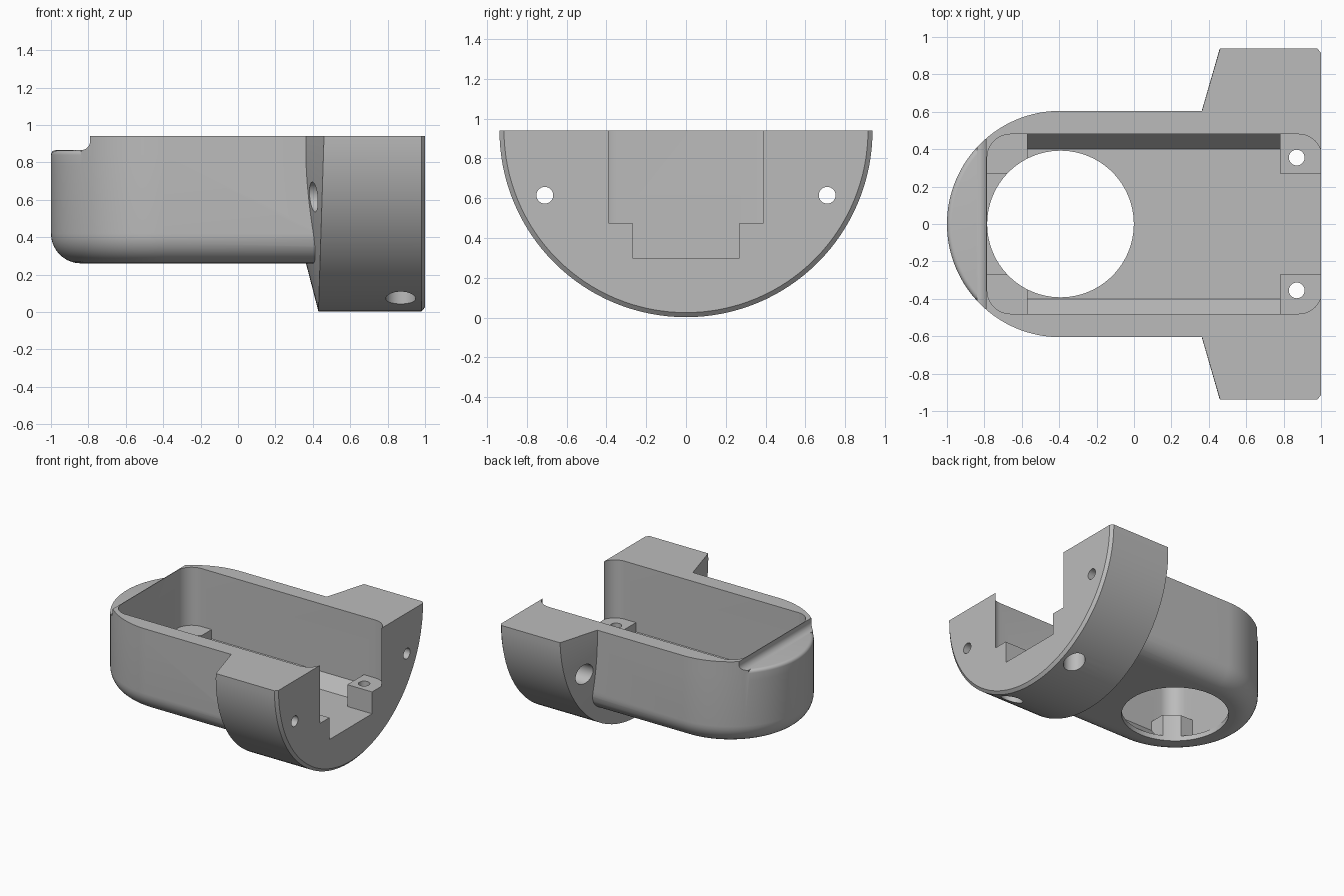
import bpy, bmesh
from math import sin, cos, pi, radians

if "Cube" in bpy.data.objects:
    bpy.data.objects.remove(bpy.data.objects["Cube"])

TOP = 0.94            # rim height, also the flange axis
NOSE_X, NOSE_R = -0.395, 0.605

grey = bpy.data.materials.new("plain grey")
grey.use_nodes = True
grey.diffuse_color = (0.5, 0.5, 0.5, 1)
grey.node_tree.nodes["Principled BSDF"].inputs["Base Color"].default_value = (0.5, 0.5, 0.5, 1)


def loft(name, loops):
    """Closed solid through a stack of equal-length loops."""
    bm = bmesh.new()
    rows = [[bm.verts.new(p) for p in loop] for loop in loops]
    n = len(rows[0])
    for a, b in zip(rows, rows[1:]):
        for i in range(n):
            j = (i + 1) % n
            bm.faces.new((a[i], a[j], b[j], b[i]))
    bm.faces.new(rows[0][::-1])
    bm.faces.new(rows[-1])
    bmesh.ops.recalc_face_normals(bm, faces=bm.faces[:])
    mesh = bpy.data.meshes.new(name)
    bm.to_mesh(mesh)
    bm.free()
    mesh.materials.append(grey)
    obj = bpy.data.objects.new(name, mesh)
    bpy.context.collection.objects.link(obj)
    return obj


def prism(name, pts, axis, lo, hi):
    """Extrude a 2D profile along x, y or z."""
    place = {"x": lambda p, t: (t, p[0], p[1]),
             "y": lambda p, t: (p[0], t, p[1]),
             "z": lambda p, t: (p[0], p[1], t)}[axis]
    return loft(name, [[place(p, t) for p in pts] for t in (lo, hi)])


def rect(x0, x1, y0, y1):
    return [(x0, y0), (x1, y0), (x1, y1), (x0, y1)]


def arc(cx, cy, r, a0, a1, n):
    return [(cx + r * cos(radians(a0 + (a1 - a0) * i / n)),
             cy + r * sin(radians(a0 + (a1 - a0) * i / n))) for i in range(n + 1)]


def circle(cx, cy, r, n=48):
    return arc(cx, cy, r, 0, 360, n)[:-1]


def combine(target, other, operation="DIFFERENCE"):
    mod = target.modifiers.new("combine", "BOOLEAN")
    mod.operation, mod.solver, mod.object = operation, "EXACT", other
    bpy.context.view_layer.objects.active = target
    bpy.ops.object.modifier_apply(modifier=mod.name)
    bpy.data.objects.remove(other)


def hull(name, top_rings):
    """Round-nosed tub with a rounded bottom edge."""
    r, low = 0.16, 0.26
    rings = [(r * (1 - sin(a)), low + r * (1 - cos(a)))
             for a in (pi / 2 * i / 10 for i in range(11))] + top_rings
    loops = []
    for off, z in rings:
        w = NOSE_R - off
        outline = [(0.9, w)] + arc(NOSE_X, 0, w, 90, 270, 64) + [(0.9, -w)]
        loops.append([(x, y, z) for x, y in outline])
    return loft(name, loops)


# Main tub, with its nose cut away above a filleted step
housing = hull("housing", [(0, 1.1)])
step = [(-1.2, 0.78), (-0.84, 0.78)] + arc(-0.84, 0.915, 0.05, 270, 360, 8) + [(-0.79, 1.3), (-1.2, 1.3)]
combine(housing, prism("step_cutter", step, "y", -1, 1))

# Lower nose with a softened upper edge
soft = 0.025
edge = [(soft * (1 - cos(a)), 0.84 + soft * sin(a)) for a in (pi / 2 * i / 5 for i in range(6))]
combine(housing, hull("nose", edge), "UNION")

# Round flange with a chamfered front and a slightly leaning conical back
loops = []
for r, x, lean in ((0.915, 1, 0), (0.938, 0.98, 0), (0.938, 0.46, 0.03), (0.3, 0.275, 0.03)):
    loops.append([(x + lean * s / TOP, y, TOP + s) for y, s in circle(0, 0, r, 128)])
combine(housing, loft("flange", loops), "UNION")
combine(housing, prism("top_cutter", rect(-2, 2, -2, 2), "z", TOP, 3))

# Upper cavity with rounded corners
x0, x1, w, r = -0.785, 1.005, 0.48, 0.125
plan = (arc(x1 - r, w - r, r, 0, 90, 10) + arc(x0 + r, w - r, r, 90, 180, 10)
        + arc(x0 + r, r - w, r, 180, 270, 10) + arc(x1 - r, r - w, r, 270, 360, 10))
combine(housing, prism("cavity_cutter", plan, "z", 0.475, 1.3))

# Lower cavity: a sloped-sided floor and a channel between the corner posts
floor = [(-0.4, 0.3), (0.4, 0.3), (w, 0.4), (w, 0.6), (-w, 0.6), (-w, 0.4)]
combine(housing, prism("floor_cutter", floor, "x", -0.57, 0.78))
combine(housing, prism("channel_cutter", rect(-0.27, 0.27, 0.3, 0.6), "x", x0, 1.1))

# Large opening in the floor
combine(housing, prism("opening_cutter", circle(-0.393, 0, 0.392, 96), "z", 0, 0.6))

# Screw holes with wide counterbores, through the posts and the flange
for side in (-1, 1):
    for radius, depth in ((0.042, 0.7), (0.08, 0.3)):
        combine(housing, prism("post_hole", circle(0.87, side * 0.355, radius), "z", -0.2, depth))
    for radius, depth in ((0.042, 1.2), (0.08, 0.75)):
        combine(housing, prism("flange_hole", circle(side * 0.71, 0.615, radius), "x", 0.2, depth))

# Smooth curves, sharp edges
bpy.ops.object.select_all(action="DESELECT")
housing.select_set(True)
bpy.context.view_layer.objects.active = housing
bpy.ops.object.shade_smooth_by_angle(angle=radians(25))
